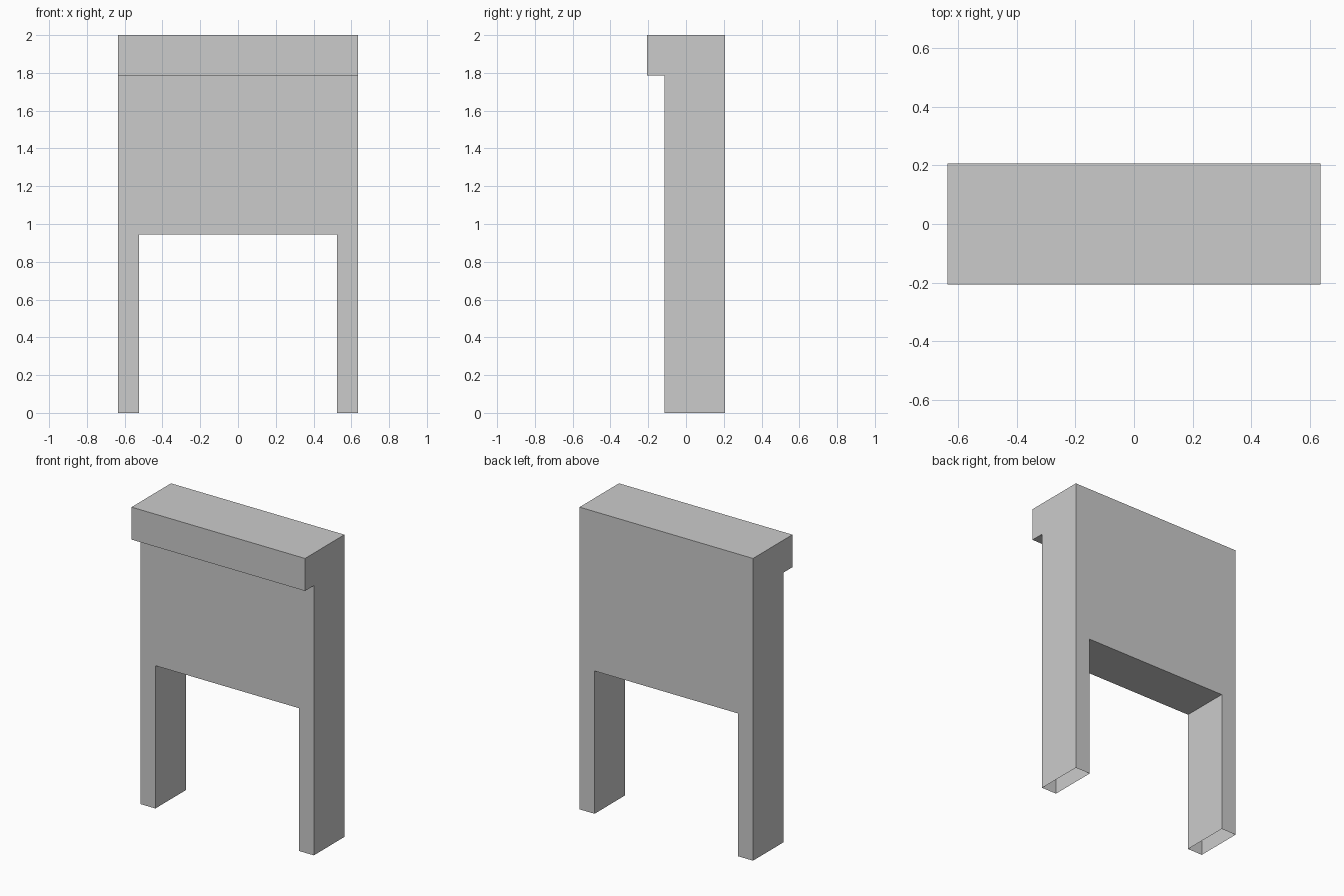
import bpy, bmesh
from mathutils import Vector

if "Cube" in bpy.data.objects:
    bpy.data.objects.remove(bpy.data.objects["Cube"])

W, LEG_IN = 0.635, 0.525          # half width, inner face of legs
FRONT, BACK = -0.114, 0.206       # panel depth
LIP_Z, ARCH_Z, TOP = 1.785, 0.945, 2.0

bm = bmesh.new()

# Panel with two legs: front outline extruded to the back
right = [(LEG_IN, ARCH_Z), (LEG_IN, 0), (W, 0), (W, TOP)]
outline = right + [(-x, z) for x, z in reversed(right)]
face = bm.faces.new([bm.verts.new((x, FRONT, z)) for x, z in outline])
ext = bmesh.ops.extrude_face_region(bm, geom=[face], use_keep_orig=True)
bmesh.ops.translate(bm, vec=(0, BACK - FRONT, 0),
                    verts=[g for g in ext["geom"] if isinstance(g, bmesh.types.BMVert)])
bmesh.ops.recalc_face_normals(bm, faces=bm.faces)

# Overhanging top lip: cut the front and pull its upper strip forward
bmesh.ops.bisect_plane(bm, geom=bm.verts[:] + bm.edges[:] + bm.faces[:],
                       plane_co=(0, 0, LIP_Z), plane_no=(0, 0, 1))
strip = [f for f in bm.faces if all(abs(v.co.y - FRONT) < 1e-4 and v.co.z > LIP_Z - 1e-4
                                    for v in f.verts)]
lip = bmesh.ops.extrude_discrete_faces(bm, faces=strip)["faces"]
bmesh.ops.translate(bm, vec=(0, -BACK - FRONT, 0), verts=list({v for f in lip for v in f.verts}))

# Legs are hollow and open underneath
feet = [f for f in bm.faces if all(abs(v.co.z) < 1e-4 for v in f.verts)]
bmesh.ops.delete(bm, geom=feet, context='FACES')

# Merge coplanar faces for clean flat sides
bmesh.ops.dissolve_limit(bm, angle_limit=0.02, verts=bm.verts[:], edges=bm.edges[:])

mesh = bpy.data.meshes.new("panel_with_legs")
bm.to_mesh(mesh)
bm.free()
bpy.context.collection.objects.link(bpy.data.objects.new("panel_with_legs", mesh))
